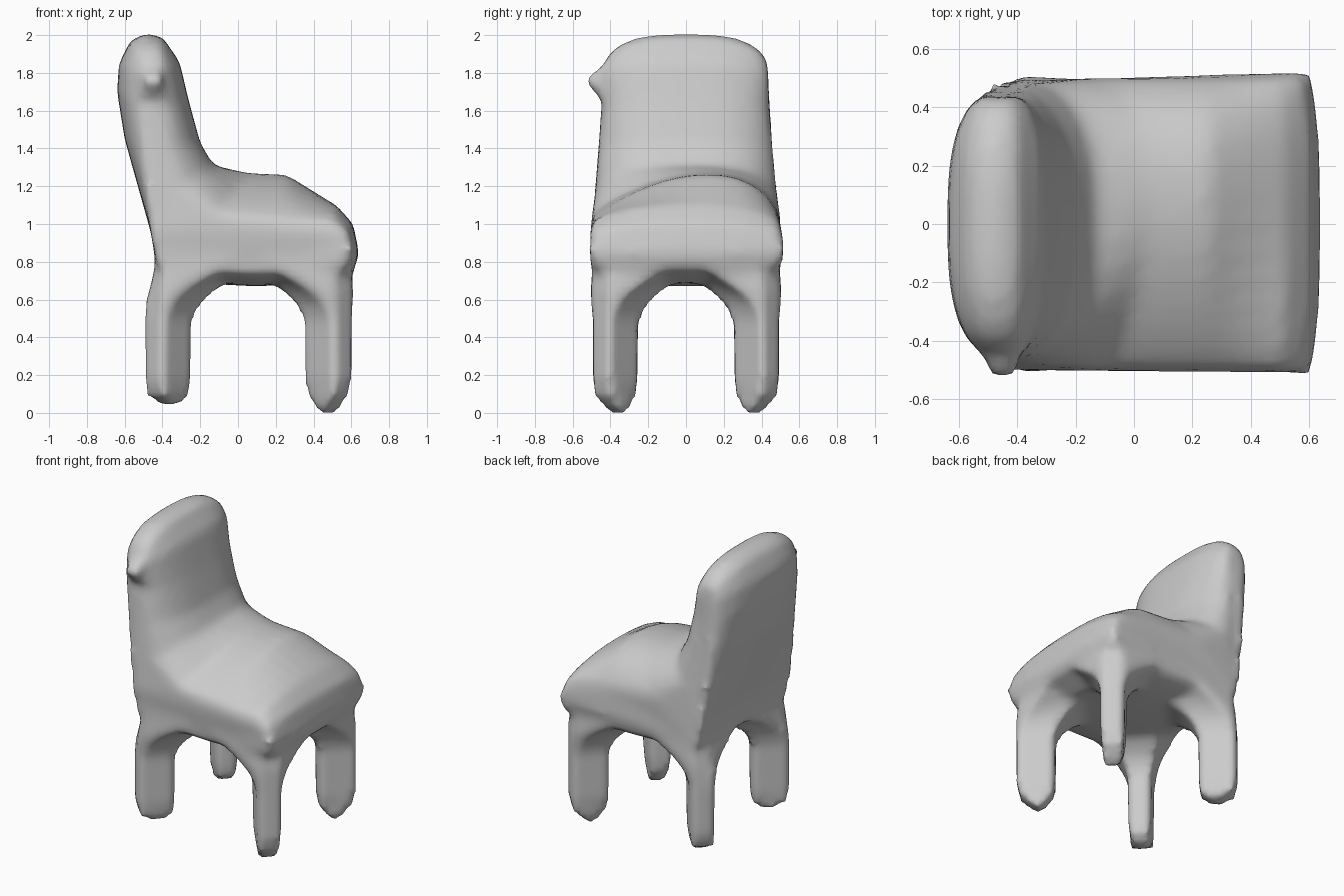
import bpy, bmesh, math

if "Cube" in bpy.data.objects:
    bpy.data.objects.remove(bpy.data.objects["Cube"])

bm = bmesh.new()


def loft(rings):
    """Skin a list of closed rings and cap both ends."""
    rows = [[bm.verts.new(p) for p in ring] for ring in rings]
    n = len(rows[0])
    for a, b in zip(rows, rows[1:]):
        for i in range(n):
            j = (i + 1) % n
            bm.faces.new((a[i], a[j], b[j], b[i]))
    bm.faces.new(rows[0])
    bm.faces.new(rows[-1])


# Seat and back: centre profile (x, z), side-edge profile (x, z), half width
profile = [
    (-.30, .69, -.35, .75, .48), (-.43, .76, -.43, .79, .49),
    (-.46, .95, -.46, .95, .50), (-.53, 1.2, -.48, 1.2, .48),
    (-.60, 1.45, -.49, 1.45, .46), (-.64, 1.7, -.51, 1.65, .44),
    (-.63, 1.85, -.51, 1.78, .44), (-.57, 1.97, -.51, 1.83, .43),
    (-.49, 2.01, -.49, 1.85, .43), (-.40, 1.99, -.41, 1.85, .43),
    (-.31, 1.86, -.40, 1.78, .44), (-.26, 1.65, -.40, 1.62, .44),
    (-.20, 1.43, -.39, 1.42, .46), (-.13, 1.31, -.33, 1.18, .48),
    (.05, 1.27, -.10, 1.04, .50), (.26, 1.26, .25, 1.01, .50),
    (.52, 1.10, .50, 1.0, .50), (.61, 1.0, .57, .95, .51),
    (.64, .85, .60, .86, .52), (.62, .76, .58, .78, .51),
    (.45, .69, .45, .75, .49), (.10, .67, .10, .74, .48),
]


def fullness(s, power, root):
    """1 at the middle, 0 at the sides."""
    return max(0.0, 1 - abs(s) ** power) ** root


rings = []
for k in range(17):
    s = math.sin(math.radians(-90 + 180 * k / 16))
    ring = []
    for i, (cx, cz, ex, ez, h) in enumerate(profile):
        if i in (14, 15):                 # crown of the seat leans to one side
            w = fullness(s - .25 * (1 - s * s), 2.2, .71)
        elif 3 <= i <= 13:                # back is boxier
            w = fullness(s, 3, .6)
        else:
            w = fullness(s, 2.6, .7)
        ring.append((ex + (cx - ex) * w, h * s, ez + (cz - ez) * w))
    rings.append(ring)
loft(rings)

# Legs: diagonal slabs that web into the sides and vaulted underside
# (z, inset, reach, inner chamfer, web along the sides)
levels = [(0, .08, .19, .06, .10), (.09, .015, .25, .08, .10),
          (.18, 0, .265, .10, .105), (.50, 0, .27, .105, .11),
          (.59, 0, .32, .14, .15), (.65, 0, .39, .18, .22),
          (.70, .005, .47, .22, .30), (.78, .01, .50, .15, .45),
          (.97, .02, .50, .15, .45)]


def leg(x, y):
    sx, sy = math.copysign(1, x), math.copysign(1, y)
    out = []
    for z, inset, reach, c, web in levels:
        e, d = .095 + inset, inset
        lean = .06 * min(1, max(0, (z - .55) / .2)) if x < 0 else 0
        foot = .04 if x < 0 and z < .05 else 0
        shape = [(web + d, d), (e, d), (d, e), (d, web + d),
                 (reach - c, reach), (reach, reach - c)]
        out.append([(x - sx * max(a, lean), y - sy * b, z + foot)
                    for a, b in shape])
    loft(out)


for y in (-.505, .505):
    leg(.61, y)
    leg(-.50, y)

# Pointed nub on one edge of the back
loft([[(-.50, -.40, 1.60), (-.39, -.40, 1.60), (-.39, -.40, 1.86), (-.50, -.40, 1.86)],
      [(-.50, -.52, 1.74), (-.40, -.52, 1.74), (-.40, -.52, 1.78), (-.50, -.52, 1.78)]])

# Fuse everything into one softly rounded chair
bmesh.ops.recalc_face_normals(bm, faces=bm.faces)
mesh = bpy.data.meshes.new("chair")
bm.to_mesh(mesh)
bm.free()
chair = bpy.data.objects.new("chair", mesh)
bpy.context.collection.objects.link(chair)

fuse = chair.modifiers.new("fuse", "REMESH")
fuse.mode = "VOXEL"
fuse.voxel_size = 0.03
fuse.use_smooth_shade = True
soften = chair.modifiers.new("soften", "SMOOTH")
soften.factor = 0.5
soften.iterations = 4
